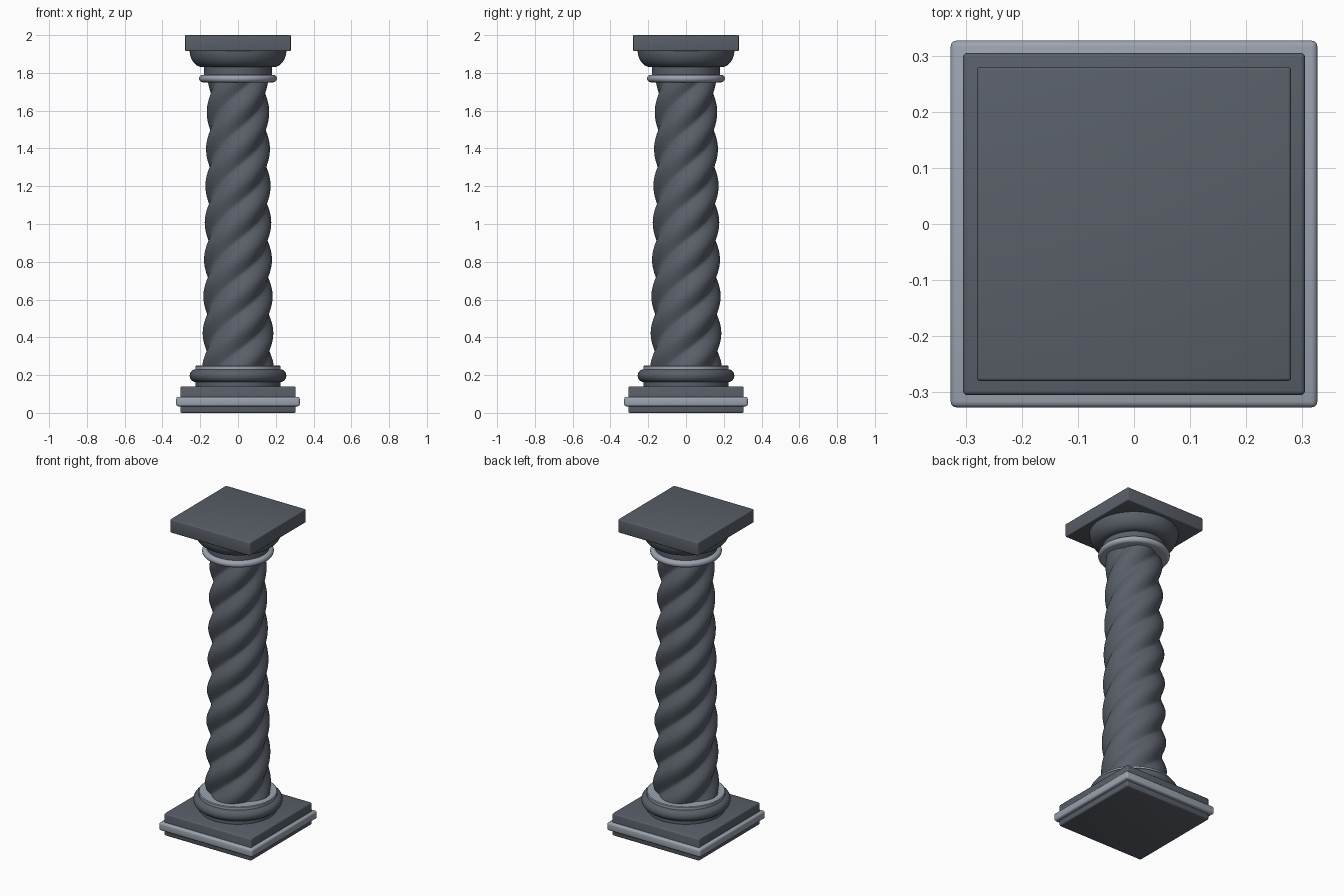
import bpy, bmesh, math

if "Cube" in bpy.data.objects:
    bpy.data.objects.remove(bpy.data.objects["Cube"])

def material(name, rgb):
    m = bpy.data.materials.new(name)
    m.diffuse_color = (*rgb, 1)
    m.use_nodes = True
    m.node_tree.nodes["Principled BSDF"].inputs["Base Color"].default_value = m.diffuse_color
    return m

DARK = material("dark_stone", (0.10, 0.115, 0.14))
LIGHT = material("pale_stone", (0.33, 0.37, 0.43))

def finish(bm, name, mat, angle=35):
    bmesh.ops.recalc_face_normals(bm, faces=bm.faces)
    mesh = bpy.data.meshes.new(name)
    bm.to_mesh(mesh)
    bm.free()
    ob = bpy.data.objects.new(name, mesh)
    bpy.context.collection.objects.link(ob)
    mesh.materials.append(mat)
    bpy.ops.object.select_all(action='DESELECT')
    ob.select_set(True)
    bpy.context.view_layer.objects.active = ob
    bpy.ops.object.shade_smooth_by_angle(angle=math.radians(angle))
    return ob

def slab(name, half, z0, z1, bevel, mat):
    bm = bmesh.new()
    bmesh.ops.create_cube(bm, size=1)
    for v in bm.verts:
        v.co = (v.co.x * 2 * half, v.co.y * 2 * half, (z0 + z1) / 2 + v.co.z * (z1 - z0))
    bmesh.ops.bevel(bm, geom=bm.edges[:], offset=bevel, segments=3, profile=0.5, affect='EDGES')
    return finish(bm, name, mat)

def stack(rows, name, mat):
    """Skin a list of equal-length rings and cap both ends."""
    bm = bmesh.new()
    rings = [[bm.verts.new(p) for p in row] for row in rows]
    n = len(rings[0])
    for a, b in zip(rings, rings[1:]):
        for i in range(n):
            j = (i + 1) % n
            bm.faces.new((a[i], a[j], b[j], b[i]))
    bm.faces.new(rings[0])
    bm.faces.new(rings[-1])
    return finish(bm, name, mat)

def lathe(name, profile, mat, n=64):
    return stack([[(r * math.cos(2 * math.pi * i / n), r * math.sin(2 * math.pi * i / n), z)
                   for i in range(n)] for r, z in profile], name, mat)

def arc(r, z, a, b, start, end, steps=12):
    """Elliptical profile arc, angles in degrees."""
    pts = [math.radians(start + (end - start) * k / steps) for k in range(steps + 1)]
    return [(r + a * math.cos(t), z + b * math.sin(t)) for t in pts]

# Square plinth with a pale band around it
slab("plinth", 0.305, 0.0, 0.14, 0.008, DARK)
slab("plinth_band", 0.327, 0.035, 0.085, 0.011, LIGHT)

# Round base moulding
lathe("base_torus", [(0.225, 0.135), (0.225, 0.165)] + arc(0.222, 0.197, 0.034, 0.034, -80, 80)
      + [(0.2, 0.231)], DARK)
lathe("base_fillet", [(0.222, 0.225), (0.226, 0.229), (0.226, 0.246), (0.222, 0.25)], LIGHT)

# Twisted four-lobed shaft, tapering upward
LOBES, SPACING, N, ROWS = 4, 0.195, 128, 160
rows = []
for k in range(ROWS + 1):
    z = 0.24 + 1.54 * k / ROWS
    big = 0.187 - 0.0185 * (z - 0.42)
    row = []
    for i in range(N):
        t = 2 * math.pi * i / N
        phase = LOBES * t - 2 * math.pi * (z - 1.01) / SPACING
        r = big * (1 - 0.15 * (1 - abs(math.cos(phase / 2)) ** 1.3))
        row.append((r * math.cos(t), r * math.sin(t), z))
    rows.append(row)
stack(rows, "twisted_shaft", DARK).data.shade_smooth()

# Capital: pale ring, neck and flared cushion, square abacus
lathe("neck_ring", [(0.17, 1.75)] + arc(0.185, 1.77, 0.021, 0.02, -90, 90) + [(0.17, 1.79)], LIGHT)
lathe("capital_cushion", [(0.17, 1.765), (0.18, 1.77), (0.18, 1.83)]
      + arc(0.185, 1.918, 0.071, 0.088, -80, 0, 14), DARK)
slab("abacus", 0.28, 1.915, 2.0, 0.006, DARK)
